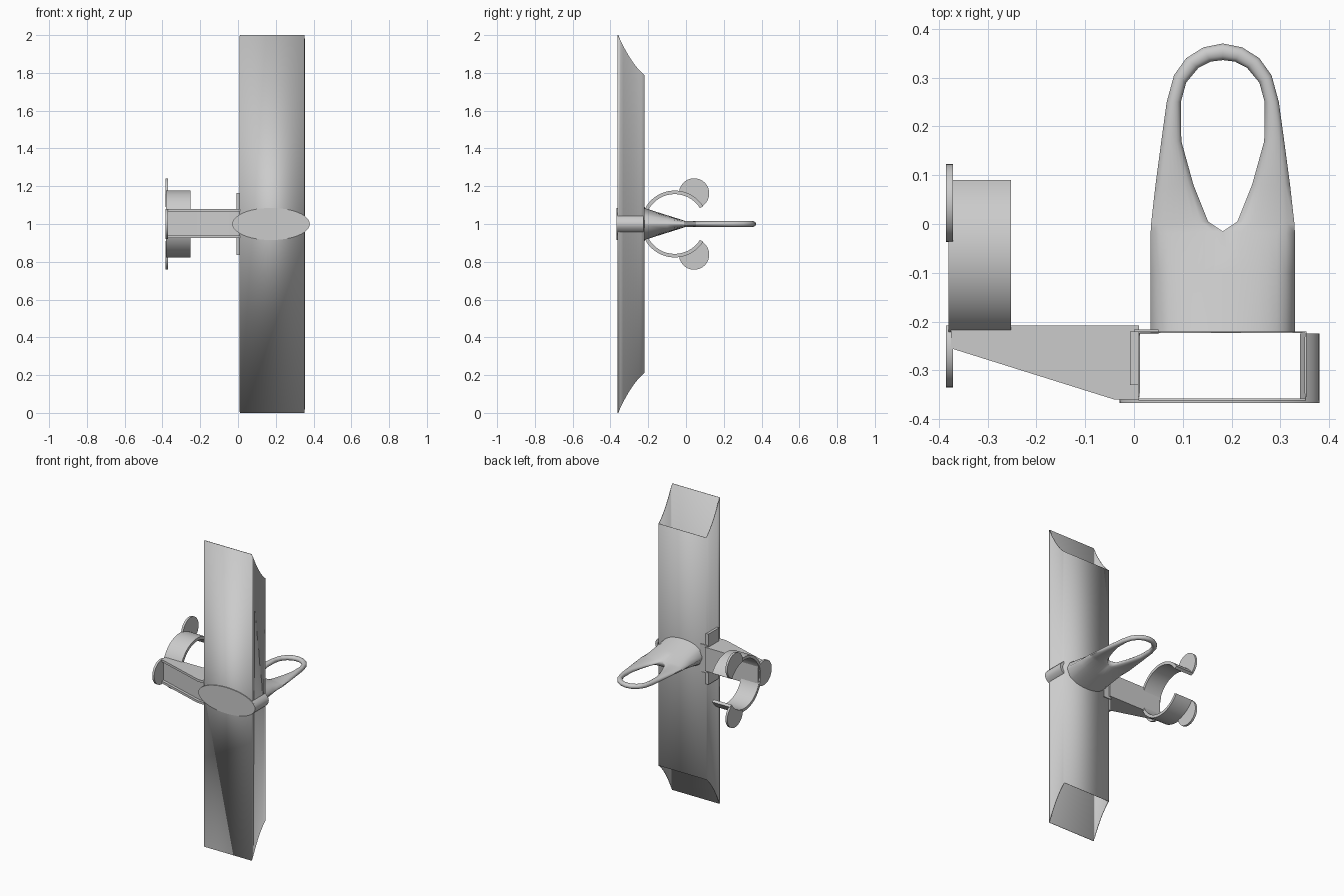
import bpy, bmesh, math
from mathutils import Vector

cube = bpy.data.objects.get("Cube")
if cube:
    bpy.data.objects.remove(cube, do_unlink=True)

grey = bpy.data.materials.new("plain grey")
grey.use_nodes = True
grey.diffuse_color = (0.6, 0.6, 0.6, 1)
grey.node_tree.nodes["Principled BSDF"].inputs["Base Color"].default_value = grey.diffuse_color


def finish(name, bm, angle=35):
    """Turn a bmesh into a smooth-shaded object with sharp edges kept."""
    bmesh.ops.remove_doubles(bm, verts=bm.verts, dist=0.0005)
    bmesh.ops.recalc_face_normals(bm, faces=bm.faces)
    mesh = bpy.data.meshes.new(name)
    bm.to_mesh(mesh)
    bm.free()
    mesh.shade_smooth()
    mesh.set_sharp_from_angle(angle=math.radians(angle))
    mesh.materials.append(grey)
    obj = bpy.data.objects.new(name, mesh)
    bpy.context.collection.objects.link(obj)
    return obj


def prism(name, outline, axis, low, high):
    """Extrude a 2D outline along an axis from low to high."""
    def place(p, d):
        co = list(p)
        co.insert("xyz".index(axis), d)
        return co
    bm = bmesh.new()
    face = bm.faces.new([bm.verts.new(place(p, low)) for p in outline])
    new = bmesh.ops.extrude_face_region(bm, geom=[face])["geom"]
    shift = Vector(place((0, 0), high - low))
    bmesh.ops.translate(bm, vec=shift, verts=[v for v in new if isinstance(v, bmesh.types.BMVert)])
    return finish(name, bm)


def arc(cx, cy, rx, ry, start, end, n):
    angles = [math.radians(start + (end - start) * i / n) for i in range(n + 1)]
    return [(cx + rx * math.cos(a), cy + ry * math.sin(a)) for a in angles]


# Hollow rectangular duct with scooped open ends
FRONT, BACK, LEFT, RIGHT = -0.36, -0.222, 0.01, 0.352
bm = bmesh.new()
STEPS = 10
side = []
for i in range(STEPS + 1):
    t = i / STEPS
    side.append((FRONT + (BACK - FRONT) * t, 0.21 * (1.45 * t - 0.45 * t * t)))
for x in (LEFT, RIGHT):
    for (y0, e0), (y1, e1) in zip(side, side[1:]):
        bm.faces.new([bm.verts.new(c) for c in
                      ((x, y0, e0), (x, y1, e1), (x, y1, 2 - e1), (x, y0, 2 - e0))])
for y, e in (side[0], side[-1]):
    bm.faces.new([bm.verts.new(c) for c in
                  ((LEFT, y, e), (RIGHT, y, e), (RIGHT, y, 2 - e), (LEFT, y, 2 - e))])
duct = finish("duct", bm)
wall = duct.modifiers.new("wall", "SOLIDIFY")
wall.thickness = 0.004
wall.offset = 0

# Oval front plate and the band ends that wrap the duct sides
CX = 0.175
prism("oval_plate", arc(CX, 1, 0.205, 0.085, 0, 360, 48)[:-1], "y", -0.367, -0.358)
for name, mid in (("oval_band_left", 0), ("oval_band_right", 180)):
    outer = arc(CX, 1, 0.205, 0.085, mid - 36, mid + 36, 14)
    inner = arc(CX, 1, 0.187, 0.074, mid + 28, mid - 28, 14)
    prism(name, outer + inner, "y", -0.362, -0.225)

# Bracket plate on the duct side, with a small lip round the back corner
prism("bracket_plate", [(-0.008, -0.33), (0.012, -0.33), (0.012, -0.22), (-0.008, -0.22)],
      "z", 0.835, 1.165)
prism("bracket_lip", [(0, -0.226), (0.05, -0.226), (0.05, -0.216), (0, -0.216)], "z", 0.91, 1.09)

# Tapered arm: two flanges and a recessed core
def arm_plan(inset):
    return [(-0.375, -0.255 + inset), (-0.04, -0.36 + inset), (0.01, -0.36 + inset),
            (0.01, -0.208), (-0.375, -0.208)]

prism("arm_core", arm_plan(0.018), "z", 0.93, 1.07)
prism("arm_top_flange", arm_plan(0), "z", 1.065, 1.08)
prism("arm_bottom_flange", arm_plan(0), "z", 0.925, 0.94)

# C-shaped clip, open to the back
CY, CZ = -0.06, 1.0
clip = arc(CY, CZ, 0.177, 0.177, 32, 328, 56) + arc(CY, CZ, 0.158, 0.158, 328, 32, 56)
prism("clip_ring", clip, "x", -0.38, -0.252)

# Rounded end lobes, trimmed where they meet the clip
for name, y, z in (("upper_lobe", 0.043, 1.162), ("lower_lobe", 0.043, 0.838),
                   ("front_lobe", -0.255, 1.0)):
    outline = []
    for py, pz in arc(y, z, 0.08, 0.08, 0, 360, 40)[:-1]:
        d = Vector((py - CY, pz - CZ))
        if d.length < 0.16:
            d = d.normalized() * 0.16
        outline.append((CY + d.x, CZ + d.y))
    prism(name, outline, "x", -0.385, -0.371)

# Loop handle: outer and inner rails (offset from centre, y), mirrored
HX = 0.182
rails = [
    ((0.148, -0.222), (0, -0.222)), ((0.148, -0.1), (0, -0.1)), ((0.148, -0.02), (0, -0.015)),
    ((0.147, 0), (0.03, 0.005)), ((0.138, 0.08), (0.06, 0.08)), ((0.126, 0.17), (0.085, 0.17)),
    ((0.115, 0.25), (0.086, 0.25)), ((0.1, 0.305), (0.075, 0.29)), ((0.075, 0.34), (0.05, 0.32)),
    ((0.04, 0.362), (0.025, 0.333)), ((0, 0.37), (0, 0.336)),
]
COLS = 8
bm = bmesh.new()


def handle_row(rail, sign, level):
    outer, inner = Vector(rail[0]), Vector(rail[1])
    solid = inner.y < -0.01
    row = []
    for c in range(COLS + 1):
        t = c / COLS
        p = outer.lerp(inner, t)
        flare = max(0, -p.y / 0.222)
        bulge = math.sqrt(max(0, 1 - (p.x / 0.148) ** 2))
        edge = math.sin(math.pi * (min(t, 0.5) if solid else t))
        half = 0.004 + 0.011 * math.sqrt(max(0, edge)) + 0.07 * flare * bulge
        row.append(bm.verts.new((HX + sign * p.x, p.y, 1 + level * half)))
    return row


for sign in (1, -1):
    tops = [handle_row(r, sign, 1) for r in rails]
    lows = [handle_row(r, sign, -1) for r in rails]
    for i in range(len(rails) - 1):
        for rows in (tops, lows):
            for c in range(COLS):
                bm.faces.new((rows[i][c], rows[i][c + 1], rows[i + 1][c + 1], rows[i + 1][c]))
        # Close the rim, and the hole edge where the handle is open
        for c in ((0, COLS) if i >= 2 else (0,)):
            bm.faces.new((tops[i][c], tops[i + 1][c], lows[i + 1][c], lows[i][c]))
finish("loop_handle", bm, 60)
